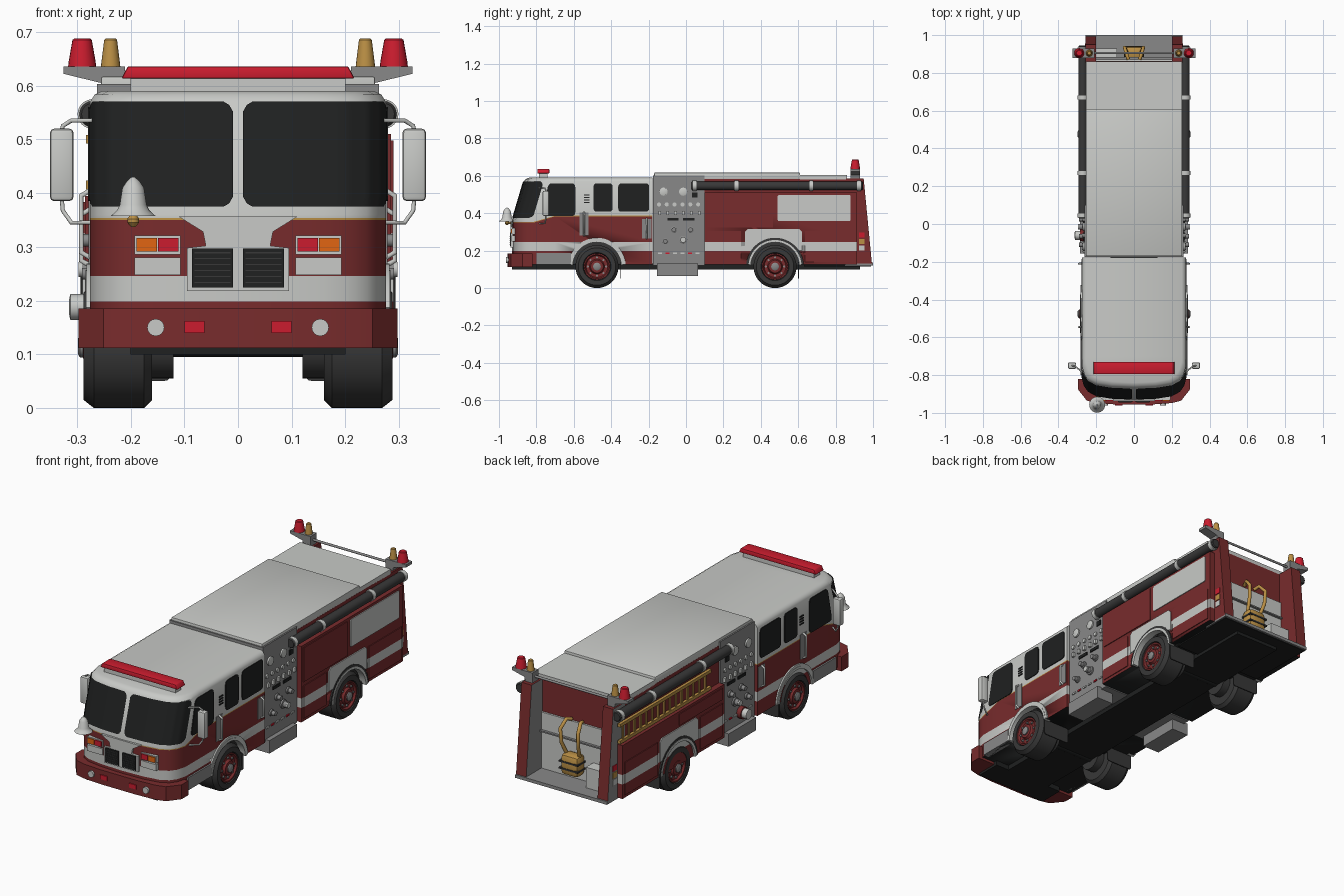
import bpy, bmesh, math
from mathutils import Vector

if "Cube" in bpy.data.objects:
    bpy.data.objects.remove(bpy.data.objects["Cube"])

def material(name, r, g, b):
    m = bpy.data.materials.new(name)
    m.diffuse_color = (r, g, b, 1)
    m.use_nodes = True
    m.node_tree.nodes["Principled BSDF"].inputs["Base Color"].default_value = m.diffuse_color
    return m

PALETTE = [material("dark red paint", .19, .025, .026), material("light grey paint", .58, .59, .57),
           material("mid grey metal", .25, .25, .25), material("black glass", .014, .015, .015),
           material("rubber", .04, .04, .04), material("bright red lamp", .6, .012, .028),
           material("orange lamp", .75, .13, .006), material("gold", .5, .28, .06)]
RED, LIGHT, GREY, BLACK, RUBBER, LAMP, ORANGE, GOLD = range(8)

def finish(name, bm, mat, mirror=False, cuts=(), rule=None, smooth=True):
    """Mirror, band, colour and link a bmesh."""
    if mirror:
        d = bmesh.ops.duplicate(bm, geom=bm.verts[:] + bm.edges[:] + bm.faces[:])["geom"]
        for v in d:
            if isinstance(v, bmesh.types.BMVert):
                v.co.x *= -1
    for z in cuts:
        bmesh.ops.bisect_plane(bm, geom=bm.verts[:] + bm.edges[:] + bm.faces[:], plane_co=(0, 0, z), plane_no=(0, 0, 1))
    bmesh.ops.recalc_face_normals(bm, faces=bm.faces)
    for f in bm.faces:
        f.smooth = smooth
        if rule:
            f.material_index = rule(f.calc_center_median(), f.normal)
    for e in bm.edges:
        e.smooth = e.calc_face_angle(0) < .6
    me = bpy.data.meshes.new(name)
    bm.to_mesh(me)
    bm.free()
    for m in (PALETTE if mat is None else [PALETTE[mat]]):
        me.materials.append(m)
    ob = bpy.data.objects.new(name, me)
    bpy.context.collection.objects.link(ob)
    return ob

def prism(name, pts, axis, a, b, mat, bevel=0, **kw):
    """Extrude a 2D outline along an axis from a to b."""
    put = {"x": lambda p, c: (c, p[0], p[1]), "y": lambda p, c: (p[0], c, p[1]), "z": lambda p, c: (p[0], p[1], c)}[axis]
    bm = bmesh.new()
    lo, hi = [[bm.verts.new(put(p, c)) for p in pts] for c in (a, b)]
    bm.faces.new(lo)
    bm.faces.new(hi[::-1])
    for i in range(len(pts)):
        j = (i + 1) % len(pts)
        bm.faces.new((lo[i], hi[i], hi[j], lo[j]))
    if bevel:
        bmesh.ops.recalc_face_normals(bm, faces=bm.faces)
        bmesh.ops.bevel(bm, geom=bm.edges[:], offset=bevel, segments=2, affect='EDGES', profile=.5)
    return finish(name, bm, mat, **kw)

def rect(a0, a1, b0, b1):
    return [(a0, b0), (a1, b0), (a1, b1), (a0, b1)]

def box(name, x0, x1, y0, y1, z0, z1, mat, **kw):
    return prism(name, rect(x0, x1, y0, y1), "z", z0, z1, mat, **kw)

def rounded(pts, r):
    out = []
    for i, p in enumerate(pts):
        p, q, s = Vector(p), Vector(pts[i - 1]), Vector(pts[(i + 1) % len(pts)])
        a, b = p + (q - p).normalized() * r, p + (s - p).normalized() * r
        out += [tuple(a * (1 - t) ** 2 + p * 2 * t * (1 - t) + b * t * t) for t in (0, .33, .67, 1)]
    return out

def arc(cy, cz, r, a0, a1, n=24):
    return [(cy + r * math.cos(math.radians(a0 + (a1 - a0) * i / n)), cz + r * math.sin(math.radians(a0 + (a1 - a0) * i / n)))
            for i in range(n + 1)]

def lathe(name, prof, org, axis, mat, seg=32, **kw):
    """Revolve (radius, offset) points about an axis through org."""
    put = {"x": lambda c, s, h: (h, c, s), "y": lambda c, s, h: (c, h, s), "z": lambda c, s, h: (c, s, h)}[axis]
    bm = bmesh.new()
    rings = [[bm.verts.new(Vector(org) + Vector(put(r * math.cos(k * math.tau / seg), r * math.sin(k * math.tau / seg), h)))
              for k in range(seg)] for r, h in prof]
    for A, B in zip(rings, rings[1:]):
        for k in range(seg):
            bm.faces.new((A[k], A[k - 1], B[k - 1], B[k]))
    bm.faces.new(rings[0])
    bm.faces.new(rings[-1])
    return finish(name, bm, mat, **kw)

def tube(name, pts, r, mat, mirror=False):
    cu = bpy.data.curves.new(name, 'CURVE')
    cu.dimensions, cu.bevel_depth, cu.bevel_resolution, cu.use_fill_caps = '3D', r, 3, True
    for s in ((1, -1) if mirror else (1,)):
        sp = cu.splines.new('POLY')
        sp.points.add(len(pts) - 1)
        for p, c in zip(sp.points, pts):
            p.co = (c[0] * s, c[1], c[2], 1)
    cu.materials.append(PALETTE[mat])
    ob = bpy.data.objects.new(name, cu)
    bpy.context.collection.objects.link(ob)
    bpy.ops.object.select_all(action='DESELECT')
    ob.select_set(True)
    bpy.context.view_layer.objects.active = ob
    bpy.ops.object.convert(target='MESH')

# ---- cab: plan outline lofted up through colour bands
OUT = [(0, 0), (.12, .005), (.2, .018), (.24, .04), (.262, .07), (.275, .115)]

def cab_pt(t, z, out=0):
    def plan(a):
        i = min(int(a), 4)
        return Vector(OUT[i]).lerp(Vector(OUT[i + 1]), a - i)
    a = abs(t)
    d = (plan(min(a + .3, 5)) - plan(max(a - .3, 0))).normalized()
    p = plan(a) + Vector((d.y, -d.x)) * out
    return Vector((math.copysign(p.x, t), p.y - .93 + max(0, z - .36) * .295, z))

LEVELS = [(.125, 0, 0), (.198, 0, 0), (.246, 0, 0), (.35, .033, 0), (.354, .033, 0), (.36, .033, 0),
          (.57, 0, 0), (.583, 0, .008), (.59, 0, .022)]
BANDS = [RED, LIGHT, RED, GOLD, LIGHT, LIGHT, LIGHT, LIGHT]
bm = bmesh.new()
rows = []
for z, rise, inset in LEVELS:
    half = [cab_pt(i / 2, z) for i in range(11)] + [Vector((.275, y, z + rise)) for y in (-.70, -.178)]
    for p in half:
        p.x *= 1 - inset / .275
        p.y += inset if p.y < -.71 else 0
    rows.append([bm.verts.new((-p.x, p.y, p.z)) for p in half[:0:-1]] + [bm.verts.new(p) for p in half])
for A, B, m in zip(rows, rows[1:], BANDS):
    for k in range(len(A)):
        bm.faces.new((A[k - 1], A[k], B[k], B[k - 1])).material_index = m
bm.faces.new(rows[0]).material_index = BLACK
bm.faces.new(rows[-1]).material_index = LIGHT
cab = finish("cab", bm, None)

# windshield panes follow the curved cab front
bm = bmesh.new()
grid = []
for v, ins in ((0, 1), (.03, .4), (.09, 0), (.91, 0), (.97, .4), (1, 1)):
    t0, t1 = .08 + .14 * ins, 4.85 - .45 * ins
    grid.append([bm.verts.new(cab_pt(t0 + (t1 - t0) * k / 28, .375 + .195 * v, .004)) for k in range(29)])
for A, B in zip(grid, grid[1:]):
    for k in range(28):
        bm.faces.new((A[k], A[k + 1], B[k + 1], B[k]))
finish("windshield", bm, BLACK, mirror=True)

# side windows, louvres, grab handles
for n, pts in (("front", [(-.772, .385), (-.592, .385), (-.592, .56), (-.735, .56)]),
               ("middle", rect(-.495, -.392, .408, .56)), ("rear", rect(-.363, -.197, .408, .56))):
    prism(n + "_side_window", rounded(pts, .02), "x", .272, .279, BLACK, mirror=True)
for i in range(4):
    box("louvre", .272, .279, -.545, -.515, .455 + i * .013, .461 + i * .013, BLACK, mirror=True)
for y, z0, z1 in ((-.545, .28, .405), (-.21, .265, .37)):
    box("handle_plate", .272, .278, y - .025, y + .025, z0, z1, GREY, mirror=True)
    tube("grab_handle", [(.275, y, z0), (.292, y, z0 + .01), (.292, y, z1 - .01), (.275, y, z1)], .005, LIGHT, True)
box("cab_step", .25, .283, -.80, -.615, .125, .188, GREY, mirror=True)

# nose: grille surround, grilles, lamps
s = [(.11, .356), (.065, .328), (.06, .302), (.095, .298), (.095, .218)]
prism("grille_surround", s + [(-x, z) for x, z in s[::-1]], "y", -.938, -.92, LIGHT)
prism("grille", rect(.009, .086, .224, .297), "y", -.942, -.93, BLACK, mirror=True)
for i in range(6):
    prism("grille_slat", rect(.014, .081, .233 + i * .011, .235 + i * .011), "y", -.944, -.94, RUBBER, mirror=True)
prism("lamp_frame", rect(.107, .193, .286, .321), "y", -.931, -.905, LIGHT, mirror=True)
prism("red_front_lamp", rect(.111, .149, .291, .316), "y", -.936, -.92, LAMP, mirror=True)
prism("orange_front_lamp", rect(.151, .189, .291, .316), "y", -.936, -.92, ORANGE, mirror=True)
prism("headlight", rect(.107, .193, .248, .28), "y", -.932, -.905, LIGHT, mirror=True)

# bumper with fog lamps
b = [(.297, -.82), (.297, -.875), (.25, -.935), (.2, -.948), (.1, -.955)]
prism("front_bumper", b + [(-x, y) for x, y in b[::-1]], "z", .112, .185, RED)
box("under_bumper", -.2, .2, -.93, -.8, .1, .125, BLACK)
lathe("fog_lamp", [(.016, -.962), (.016, -.93)], (.153, 0, .15), "y", LIGHT, seg=16, mirror=True)
prism("bumper_red_lamp", rect(.062, .1, .14, .162), "y", -.96, -.94, LAMP, mirror=True)

# bell
lathe("bell", [(.003, .43), (.012, .422), (.02, .41), (.025, .378), (.03, .368), (.042, .357), (.03, .36)], (-.195, -.957, 0), "z", LIGHT)
lathe("bell_clapper", [(.004, .362), (.011, .352), (.011, .345), (.004, .337)], (-.195, -.957, 0), "z", GOLD, seg=16)
tube("bell_bracket", [(-.195, -.957, .35), (-.195, -.91, .345)], .006, GOLD)

# mirrors and roof light bar
box("side_mirror", .306, .35, -.767, -.733, .385, .52, LIGHT, bevel=.008, mirror=True)
for z, zz in ((.535, .515), (.345, .39)):
    tube("mirror_arm", [(.265, -.79, z), (.31, -.755, z), (.326, -.75, (z + zz) / 2), (.328, -.75, zz)], .004, LIGHT, True)
box("light_bar_base", -.2, .2, -.785, -.74, .585, .613, LIGHT)
prism("light_bar", [(-.217, .613), (.217, .613), (.205, .636), (-.205, .636)], "y", -.795, -.73, LAMP, bevel=.004)

# ---- pump module, hose cover and chassis
box("pump_module", -.262, .262, -.176, .10, .12, .603, GREY)
box("hose_cover", -.255, .255, -.17, .61, .58, .617, LIGHT, bevel=.004)
box("rear_deck", -.255, .255, .61, .86, .58, .604, LIGHT)
box("running_board", .19, .285, -.155, .065, .065, .13, GREY, mirror=True)
box("chassis", -.125, .125, -.9, .93, .1, .13, BLACK)
for y, z in ((-.12, .515), (-.015, .515)):
    lathe("gauge", [(.022, .255), (.022, .27), (.017, .272)], (0, y, z), "x", LIGHT, seg=20, mirror=True)
for i in range(6):
    lathe("small_gauge", [(.011, .255), (.011, .269)], (0, -.145 + i * .042, .447), "x", LIGHT, seg=14, mirror=True)
    box("pump_label", .255, .267, -.15 + i * .04, -.128 + i * .04, .182, .19, LAMP if i % 3 == 1 else LIGHT, mirror=True)
    box("pump_valve", .255, .274, -.147 + i * .042, -.133 + i * .042, .39, .412, LIGHT, mirror=True)
box("pump_display", .255, .267, .033, .062, .485, .51, BLACK, mirror=True)
for y in (-.1, -.015):
    box("pump_slot", .255, .267, y, y + .06, .36, .375, BLACK, mirror=True)
for y, z, r in ((-.065, .312, .017), (.025, .312, .017), (-.015, .258, .022), (-.11, .25, .016)):
    lathe("outlet", [(r, .25), (r, .27), (r * .7, .272), (r * .7, .29)], (0, y, z), "x", GREY, seg=18, mirror=True)
lathe("outlet_cap", [(.014, .285), (.014, .297)], (0, -.015, .258), "x", LIGHT, seg=16, mirror=True)
lathe("intake_pipe", [(.03, -.25), (.03, -.285)], (0, -.06, .188), "x", RED)
lathe("intake_cap", [(.024, -.28), (.024, -.312), (.015, -.314)], (0, -.06, .188), "x", LIGHT)

# ---- rear body
def stripe(c, n):
    return BLACK if n.z < -.9 and c.z < .14 else LIGHT if .198 < c.z < .246 and abs(n.z) < .5 else RED
CUT = (.198, .246)
core = box("rear_body", -.255, .255, .10, .862, .125, .583, None, cuts=CUT, rule=stripe)
sides = []
for s, h in ((1, .51), (-1, .395)):
    sides.append(box("side_compartment", s * .25, s * .285, .10, .915, .125, h, None, cuts=CUT, rule=stripe))
    for y0, y1 in ((.115, .295), (.635, .9)):
        prism("lower_door", rect(y0, y1, .14, .305), "x", s * .28, s * .289, None, cuts=CUT, rule=stripe)
    prism("upper_door", rect(.115, .465, .325, h - .012), "x", s * .28, s * .289, RED)
    prism("wheel_panel", arc(.476, .115, .15, 36, 144) + [(.315, .2), (.315, .3), (.33, .315), (.605, .315), (.62, .3), (.62, .2)],
          "x", s * .28, s * .29, LIGHT)
prism("white_side_panel", rounded(rect(.49, .88, .358, .497), .008), "x", .28, .289, LIGHT)

# ladder on the left
for z in (.415, .5):
    box("ladder_rail", -.283, -.268, .2, .93, z - .008, z + .008, GOLD)
for i in range(15):
    box("ladder_rung", -.279, -.272, .235 + i * .047, .247 + i * .047, .415, .5, GOLD)
# hard suction hoses with clamps
lathe("suction_hose", [(.02, .03), (.024, .035), (.024, .94), (.02, .945)], (.271, 0, .547), "y", RUBBER, seg=24, mirror=True)
for y in (.045, .27, .67, .925):
    lathe("hose_clamp", [(.0275, y - .01), (.0275, y + .01)], (.271, 0, .547), "y", LIGHT, seg=24, mirror=True)

# rear columns, tailboard, bay and pack
prism("rear_column", [(.855, .13), (.994, .13), (.95, .585), (.855, .585)], "x", .2, .257, None, mirror=True,
      rule=lambda c, n: GREY if n.x * c.x < -.01 else RED)
box("tailboard", -.257, .257, .85, 1.0, .12, .136, GREY)
box("underside", -.25, .25, .63, .99, .116, .122, BLACK)
box("rear_bay_panel", -.2, .2, .855, .872, .13, .42, LIGHT)
box("rear_bay_shelf", -.2, .2, .86, .885, .325, .332, GREY)
box("rear_bay_step", -.2, -.09, .86, .93, .13, .24, LIGHT)
for z, m in ((.2, LIGHT), (.235, GOLD), (.27, LAMP)):
    box("tail_marker", .25, .26, .925, .955, z, z + .028, m, mirror=True)
box("pack", -.05, .05, .872, .94, .17, .275, GOLD, bevel=.02)
for z in (.2, .235):
    box("pack_band", -.053, .053, .88, .943, z, z + .008, RUBBER)
tube("pack_strap", [(.035, .9, .26), (.047, .93, .33), (.05, .935, .4), (.04, .9, .44), (.03, .872, .43)], .009, GOLD, True)

# rear light towers
prism("light_bracket", [(.21, .585), (.25, .585), (.255, .605), (.325, .622), (.325, .636), (.21, .636)], "y", .88, .93, GREY, mirror=True)
lathe("red_beacon", [(.026, .636), (.025, .645), (.018, .685), (.014, .688)], (.29, .905, 0), "z", LAMP, seg=20, mirror=True)
lathe("amber_beacon", [(.018, .636), (.017, .645), (.012, .685), (.009, .688)], (.237, .905, 0), "z", GOLD, seg=20, mirror=True)
tube("rear_rail", [(-.22, .905, .61), (.22, .905, .61)], .006, GREY)

# ---- wheels, arches, axles, mud flaps
for y in (-.476, .476):
    cut = lathe("arch_cutter", [(.134, .13), (.134, .4)], (0, y, .115), "x", None, seg=48, mirror=True, rule=lambda c, n: RUBBER)
    for ob in [cab] if y < 0 else [core] + sides:
        mod = ob.modifiers.new("arch", 'BOOLEAN')
        mod.operation, mod.solver, mod.object = 'DIFFERENCE', 'EXACT', cut
        bpy.context.view_layer.objects.active = ob
        bpy.ops.object.modifier_apply(modifier="arch")
    bpy.data.objects.remove(cut)
    w = .278 if y < 0 else .288
    prism("arch_trim", arc(y, .115, .142, 4, 176) + arc(y, .115, .13, 176, 4), "x", w - .03, w + .006, LIGHT, mirror=True)
    prism("arch_lip", arc(y, .115, .154, 4, 176) + arc(y, .115, .142, 176, 4), "x", w - .03, w + .004,
          LIGHT if y < 0 else RUBBER, mirror=True)
    o = (0, y, .115)
    lathe("tire", [(.06, .16), (.1, .16), (.115, .175), (.115, .268), (.1, .287), (.075, .287), (.07, .27)], o, "x", RUBBER, seg=40, mirror=True)
    lathe("wheel_rim", [(.071, .265), (.071, .284), (.064, .284), (.058, .274), (.04, .274), (.034, .286), (.022, .288)], o, "x", RED, mirror=True)
    lathe("wheel_hub", [(.021, .28), (.021, .294), (.014, .298)], o, "x", GREY, seg=16, mirror=True)
    for py, pz in arc(y, .115, .049, 0, 315, 7):
        lathe("lug_nut", [(.006, .27), (.006, .281)], (0, py, pz), "x", GREY, seg=6, mirror=True)
    lathe("brake_drum", [(.06, .12), (.06, .165)], o, "x", RUBBER, mirror=True)
    lathe("axle", [(.02, -.15), (.02, .15)], o, "x", BLACK, seg=16)
    prism("mud_flap", rounded(rect(.125, .275, .05, .14), .015), "y", y + .122, y + .127, RUBBER, mirror=True)
